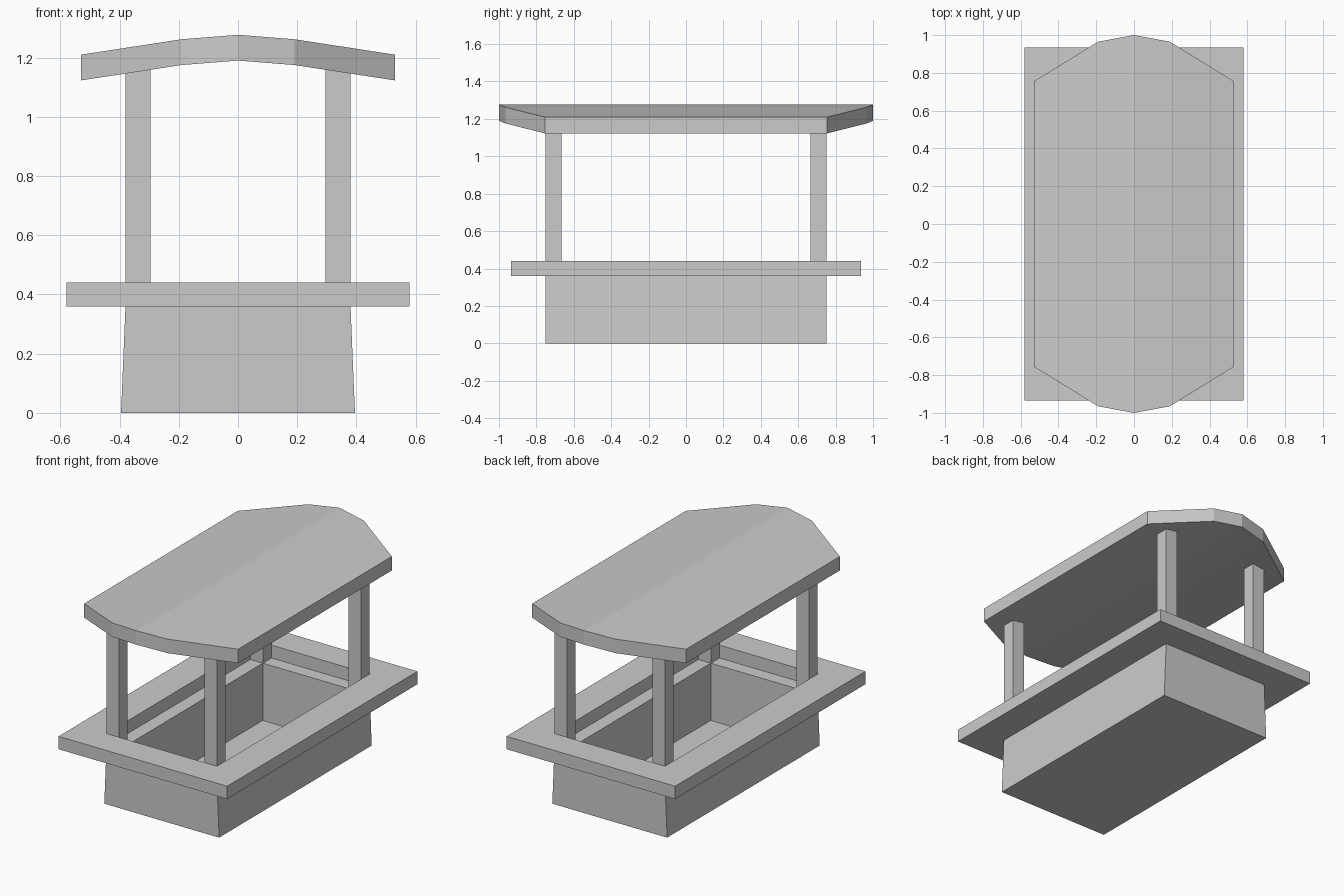
import bpy, bmesh

if "Cube" in bpy.data.objects:
    bpy.data.objects.remove(bpy.data.objects["Cube"])

grey = bpy.data.materials.new("light_grey")
grey.diffuse_color = (0.6, 0.6, 0.6, 1.0)
grey.use_nodes = True
grey.node_tree.nodes["Principled BSDF"].inputs["Base Color"].default_value = grey.diffuse_color


def finish(bm, name):
    bmesh.ops.recalc_face_normals(bm, faces=bm.faces[:])
    mesh = bpy.data.meshes.new(name)
    bm.to_mesh(mesh)
    bm.free()
    mesh.materials.append(grey)
    obj = bpy.data.objects.new(name, mesh)
    bpy.context.collection.objects.link(obj)
    return obj


def rect_loft(name, loops, closed, centre=(0, 0)):
    """Join rectangles given as (half_x, half_y, z); closed makes a ring, else ends are capped."""
    bm = bmesh.new()
    cx, cy = centre
    rings = [[bm.verts.new((cx + sx * hx, cy + sy * hy, z))
              for sx, sy in ((-1, -1), (1, -1), (1, 1), (-1, 1))]
             for hx, hy, z in loops]
    pairs = list(zip(rings, rings[1:]))
    if closed:
        pairs.append((rings[-1], rings[0]))
    else:
        bm.faces.new(rings[0])
        bm.faces.new(rings[-1])
    for a, b in pairs:
        for i in range(4):
            j = (i + 1) % 4
            bm.faces.new((a[i], a[j], b[j], b[i]))
    return finish(bm, name)


# Open, slightly tapered base with a thin floor
rect_loft("base", [(0.395, 0.75, 0), (0.38, 0.75, 0.36),
                   (0.295, 0.665, 0.36), (0.295, 0.665, 0.004)], False)

# Counter frame around the opening
rect_loft("counter", [(0.58, 0.935, 0.36), (0.58, 0.935, 0.44),
                      (0.38, 0.75, 0.44), (0.38, 0.75, 0.36)], True)

# Four corner posts standing on the base rim, ending inside the roof
for side, sx in (("left", -1), ("right", 1)):
    for end, sy in (("front", -1), ("back", 1)):
        rect_loft(f"{end}_{side}_post",
                  [(0.0425, 0.0425, 0.36), (0.0425, 0.0425, 1.17)], False,
                  (sx * 0.3375, sy * 0.7075))

# Arched roof with pointed ends: x, half length, top height
profile = [(-0.53, 0.755, 1.21), (-0.19, 0.965, 1.262), (0, 1.0, 1.277),
           (0.19, 0.965, 1.262), (0.53, 0.755, 1.21)]
THICK = 0.087
bm = bmesh.new()
sections = [[bm.verts.new(p) for p in ((x, -h, z), (x, h, z),
                                       (x, h, z - THICK), (x, -h, z - THICK))]
            for x, h, z in profile]
for a, b in zip(sections, sections[1:]):
    for i in range(4):
        j = (i + 1) % 4
        bm.faces.new((a[i], a[j], b[j], b[i]))
bm.faces.new(sections[0])
bm.faces.new(sections[-1])
finish(bm, "roof")
